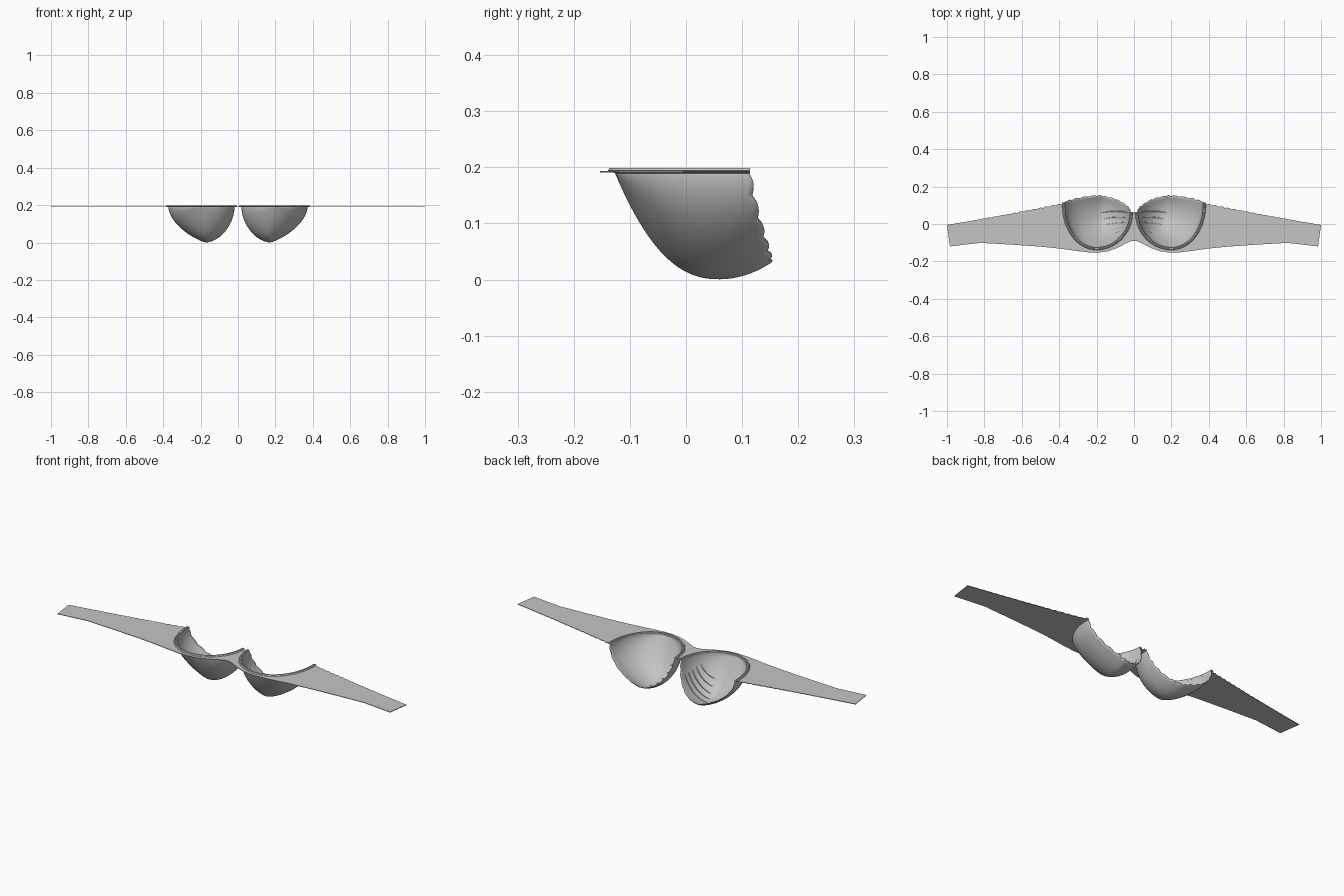
import bpy
import bmesh
from math import pi, sin, cos, sqrt
from mathutils import Vector

if "Cube" in bpy.data.objects:
    bpy.data.objects.remove(bpy.data.objects["Cube"], do_unlink=True)

FABRIC = (0.56, 0.56, 0.56, 1)
fabric = bpy.data.materials.new("grey fabric")
fabric.use_nodes = True
fabric.diffuse_color = FABRIC
shader = fabric.node_tree.nodes["Principled BSDF"]
shader.inputs["Base Color"].default_value = FABRIC
shader.inputs["Roughness"].default_value = 0.8

BAND_Z = 0.19
TIP_Y = -0.125


def finish(bm, name, thickness=0.0, smooth=False):
    """Turn a half model into a mirrored, thin object."""
    mesh = bpy.data.meshes.new(name)
    bm.to_mesh(mesh)
    bm.free()
    obj = bpy.data.objects.new(name, mesh)
    bpy.context.collection.objects.link(obj)
    mesh.materials.append(fabric)
    mirror = obj.modifiers.new("mirror", 'MIRROR')
    mirror.merge_threshold = 0.0005
    if thickness:
        solid = obj.modifiers.new("thickness", 'SOLIDIFY')
        solid.thickness = thickness
        solid.offset = 0
    if smooth:
        bpy.ops.object.select_all(action='DESELECT')
        obj.select_set(True)
        bpy.context.view_layer.objects.active = obj
        bpy.ops.object.shade_smooth_by_angle(angle=0.6)


def loft(bm, rows, closed=False):
    """Join rows of points into quads."""
    grid = [[bm.verts.new(p) for p in row] for row in rows]
    for a, b in zip(grid, grid[1:]):
        n = len(a)
        for i in range(n if closed else n - 1):
            j = (i + 1) % n
            bm.faces.new((a[i], a[j], b[j], b[i]))
    return grid


def cup_sides(y):
    """Inner and outer x of the cup opening at a given y."""
    qi = min(1, max(0, (0.065 - y) / 0.19))
    qo = min(1, max(0, (0.1 - y) / 0.225))
    return 0.2 - 0.18 * sqrt(1 - qi * qi), 0.2 + 0.17 * sqrt(1 - qo * qo)


def cup_floor(y):
    """Lowest z of the cup at a given y."""
    if y < 0.06:
        return 0.002 + 0.188 * ((0.06 - y) / 0.185) ** 2.35
    return 0.002 + 3.5 * (y - 0.06) ** 2


def cup_point(t, v):
    """Point on the cup: t runs inner to outer, v from lower tip to open edge."""
    s = max(0, sin(t))
    edge = 0.065 + 0.047 * t / pi + 0.058 * s ** 1.3
    y = TIP_Y + (edge - TIP_Y) * v ** 1.5 + 0.006 * abs(sin(12 * t)) * v ** 10
    xi, xo = cup_sides(y)
    c = cos(t)
    bottom = xi + (xo - xi) * 0.44
    # The inner wall is round, the outer wall is straighter
    if c > 0:
        x = bottom - (bottom - xi) * c ** 1.1
    else:
        x = bottom + (xo - bottom) * (-c) ** 1.6
    z = BAND_Z - (BAND_Z - cup_floor(y)) * s ** 1.1
    return Vector((x, y, z))


# Cups with a scalloped open edge
bm = bmesh.new()
T, V = 144, 36
loft(bm, [[cup_point(pi * i / T, j / V) for i in range(T + 1)] for j in range(V + 1)])
bmesh.ops.remove_doubles(bm, verts=bm.verts, dist=0.00005)
finish(bm, "cups", 0.003, smooth=True)

# Curve where each cup meets the band
N = 28
rim = [Vector((0.2 - 0.18 * cos(a), 0.065 - 0.19 * sin(a), 0))
       for a in (pi / 2 * i / N for i in range(N + 1))]
rim += [Vector((0.2 + 0.17 * cos(a), 0.1 - 0.225 * sin(a), 0))
        for a in (pi / 2 * (1 - i / N) for i in range(1, N + 1))]
rim.append(Vector((0.37, 0.114, 0)))

# Flat band: centre bridge, lower strip and wings with scalloped upper edge
outline = [(0, 0.062)] + [(p.x, p.y) for p in rim]
LOBES, STEPS = 18, 8
for i in range(LOBES * STEPS + 1):
    f = i / (LOBES * STEPS)
    x = 0.385 + 0.615 * f
    y = 0.105 - 0.11 * f - 0.003 * sin(pi * f)
    outline.append((x, y + 0.006 * (1 - f) * abs(sin(pi * LOBES * f))))
outline += [(0.984, -0.12), (0.9, -0.11), (0.82, -0.101), (0.66, -0.11),
            (0.5, -0.121), (0.4, -0.131), (0.3, -0.145), (0.24, -0.152),
            (0.19, -0.153), (0.14, -0.146), (0.09, -0.128), (0.05, -0.107),
            (0.02, -0.093), (0, -0.09)]
bm = bmesh.new()
face = bm.faces.new([bm.verts.new((x, y, BAND_Z + 0.002)) for x, y in outline])
face.normal_update()
if face.normal.z < 0:
    face.normal_flip()
bmesh.ops.triangulate(bm, faces=bm.faces[:])
finish(bm, "band", 0.003)

# Raised flat wire casing around the cups, with a stitched groove
profile = [(-0.002, 0.188), (-0.002, 0.197), (0, 0.199), (0.005, 0.199),
           (0.006, 0.198), (0.007, 0.199), (0.011, 0.199), (0.014, 0.194)]
bm = bmesh.new()
rows = []
for i, p in enumerate(rim):
    d = (rim[min(i + 1, len(rim) - 1)] - rim[max(i - 1, 0)]).normalized()
    out = Vector((d.y, -d.x, 0))
    rows.append([p + out * o + Vector((0, 0, z)) for o, z in profile])
grid = loft(bm, rows, closed=True)
bm.faces.new(grid[0])
bm.faces.new(grid[-1])
bmesh.ops.recalc_face_normals(bm, faces=bm.faces[:])
finish(bm, "wire_casing")

# Slim pleats fanning down from the inner side of each cup
bm = bmesh.new()
PLEATS = 5
for k in range(PLEATS):
    rows = []
    for i in range(25):
        f = i / 24
        t = 0.3 + (0.9 + 0.12 * k) * f
        v = 0.56 + 0.09 * k - 0.16 * f
        p = cup_point(t, v)
        du = cup_point(t + 0.01, v) - p
        side = (cup_point(t, v + 0.01) - p).normalized()
        n = du.cross(side).normalized()
        if n.z < 0:
            n = -n
        h = 0.001 + 0.004 * sin(pi * f)
        rows.append([p - side * 0.01, p - side * 0.004 + n * h * 0.7,
                     p + n * h, p + side * 0.003])
    loft(bm, rows)
bmesh.ops.recalc_face_normals(bm, faces=bm.faces[:])
for face in bm.faces:
    if face.normal.z < -0.3:
        face.normal_flip()
finish(bm, "pleats", smooth=True)
